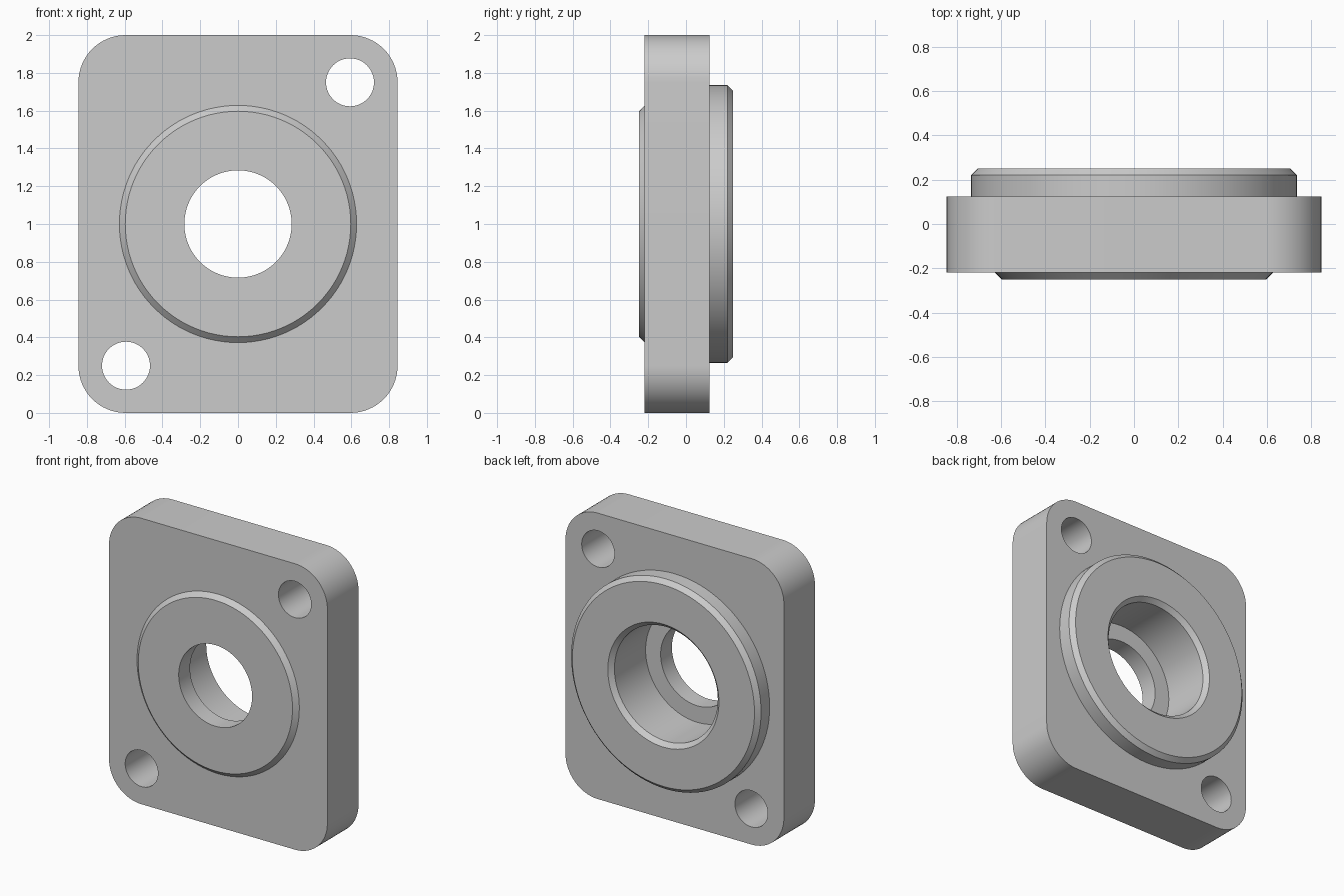
import bpy, bmesh, math

cube = bpy.data.objects.get("Cube")
if cube:
    bpy.data.objects.remove(cube, do_unlink=True)

HALF_WIDTH, CORNER = 0.845, 0.25
PLATE_FRONT, PLATE_BACK = -0.219, 0.125

grey = bpy.data.materials.new("light_grey")
grey.use_nodes = True
grey.diffuse_color = (0.6, 0.6, 0.6, 1)
grey.node_tree.nodes["Principled BSDF"].inputs["Base Color"].default_value = (0.6, 0.6, 0.6, 1)


def loft(name, loops):
    """Closed solid through matching loops of points, capped at both ends."""
    bm = bmesh.new()
    rings = [[bm.verts.new(p) for p in loop] for loop in loops]
    for a, b in zip(rings, rings[1:]):
        for i in range(len(a)):
            j = (i + 1) % len(a)
            bm.faces.new((a[i], a[j], b[j], b[i]))
    bm.faces.new(rings[0])
    bm.faces.new(rings[-1])
    bmesh.ops.recalc_face_normals(bm, faces=bm.faces)
    mesh = bpy.data.meshes.new(name)
    bm.to_mesh(mesh)
    bm.free()
    mesh.materials.append(grey)
    obj = bpy.data.objects.new(name, mesh)
    bpy.context.collection.objects.link(obj)
    return obj


def turned(name, profile, x=0, z=1, sides=96):
    """Round solid along y from (radius, y) pairs."""
    angles = [math.tau * i / sides for i in range(sides)]
    return loft(name, [[(x + r * math.cos(a), y, z + r * math.sin(a)) for a in angles]
                       for r, y in profile])


def rounded_outline(y, steps=16):
    points = []
    for quarter, (sx, sz) in enumerate([(1, 1), (-1, 1), (-1, -1), (1, -1)]):
        for i in range(steps + 1):
            a = math.pi / 2 * (quarter + i / steps)
            points.append((sx * (HALF_WIDTH - CORNER) + CORNER * math.cos(a), y,
                           1 + sz * (1 - CORNER) + CORNER * math.sin(a)))
    return points


def combine(target, tool, operation):
    mod = target.modifiers.new(operation.lower(), "BOOLEAN")
    mod.operation, mod.solver, mod.object = operation, "EXACT", tool
    bpy.context.view_layer.objects.active = target
    bpy.ops.object.modifier_apply(modifier=mod.name)
    bpy.data.objects.remove(tool, do_unlink=True)


# Rounded mounting plate
flange = loft("flange_housing", [rounded_outline(PLATE_FRONT), rounded_outline(PLATE_BACK)])

# Chamfered bosses on both sides
combine(flange, turned("hub", [(0.597, -0.25), (0.735, -0.112), (0.735, 0.22), (0.705, 0.25)]),
        "UNION")

# Stepped bore, wide at the back with a chamfered mouth
combine(flange, turned("bore_cutter", [(0.284, -0.4), (0.284, -0.125), (0.4, -0.125),
                                       (0.4, 0.22), (0.48, 0.30)]), "DIFFERENCE")

# Bolt holes in opposite corners
for side in (1, -1):
    combine(flange, turned("bolt_cutter", [(0.127, -0.4), (0.127, 0.4)],
                           side * 0.593, 1 + side * 0.75, 48), "DIFFERENCE")

# Smooth the round walls, keep machined edges sharp
bpy.ops.object.select_all(action="DESELECT")
flange.select_set(True)
bpy.context.view_layer.objects.active = flange
bpy.ops.object.shade_smooth_by_angle(angle=math.radians(30))
